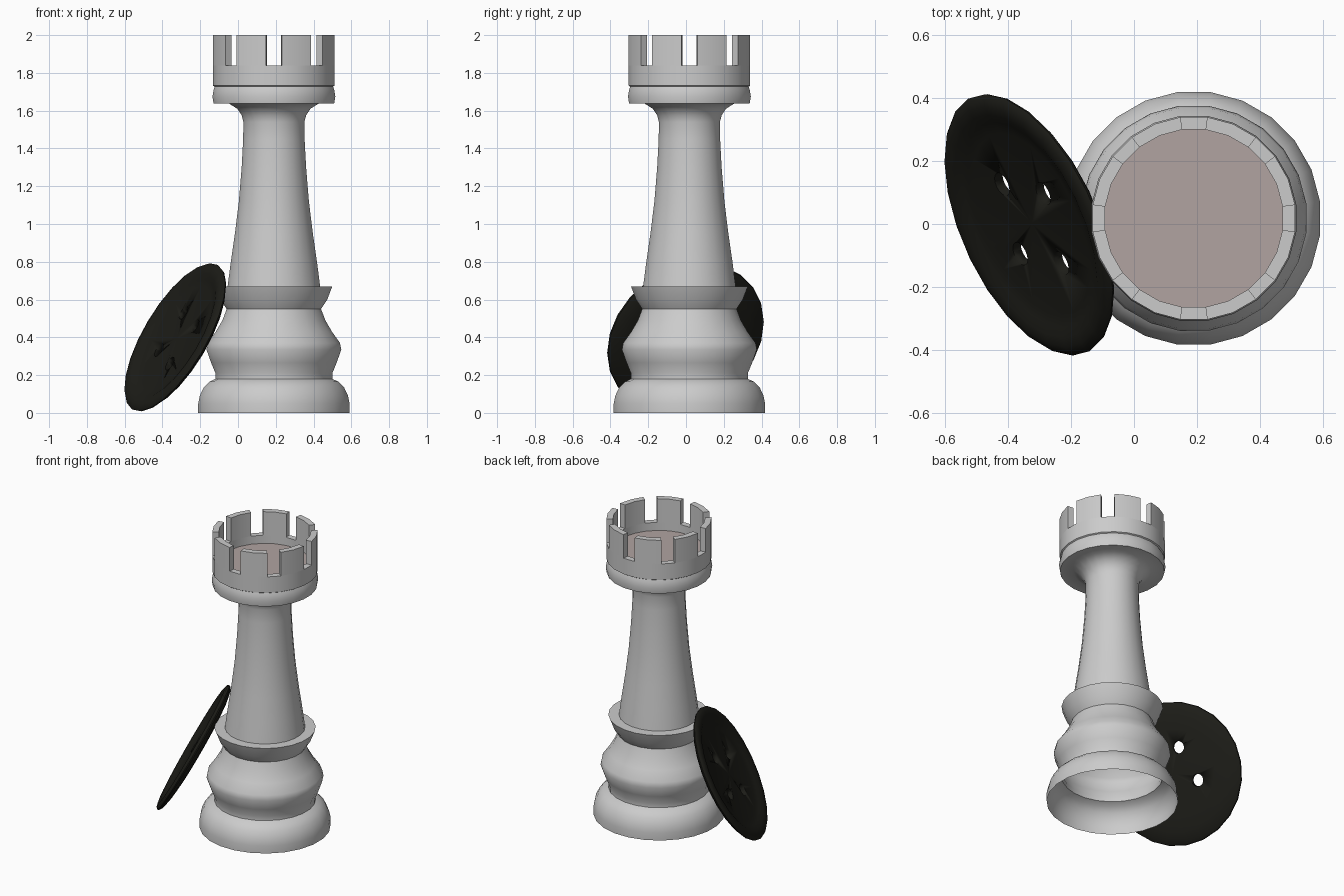
import bpy, bmesh, math
from mathutils import Vector, Matrix

if "Cube" in bpy.data.objects:
    bpy.data.objects.remove(bpy.data.objects["Cube"])

SEG = 24


def lathe(profile, seg=SEG):
    """Revolve (radius, z) points, listed bottom to top along the outside."""
    bm = bmesh.new()
    rings = []
    for r, z in profile:
        rings.append([bm.verts.new((r * math.cos((i - .5) * math.tau / seg),
                                    r * math.sin((i - .5) * math.tau / seg), z))
                      for i in range(seg)])
    strips = []
    for a, b in zip(rings, rings[1:]):
        strips.append([bm.faces.new((a[i], a[(i + 1) % seg], b[(i + 1) % seg], b[i]))
                       for i in range(seg)])
    return bm, strips


def finish(bm, name, color=None, angle=35):
    bmesh.ops.remove_doubles(bm, verts=bm.verts, dist=1e-5)
    me = bpy.data.meshes.new(name)
    bm.to_mesh(me)
    bm.free()
    ob = bpy.data.objects.new(name, me)
    bpy.context.collection.objects.link(ob)
    if color:
        mat = bpy.data.materials.new(name + "_color")
        mat.diffuse_color = (*color, 1)
        mat.use_nodes = True
        mat.node_tree.nodes["Principled BSDF"].inputs["Base Color"].default_value = mat.diffuse_color
        me.materials.append(mat)
    bpy.ops.object.select_all(action='DESELECT')
    ob.select_set(True)
    bpy.context.view_layer.objects.active = ob
    bpy.ops.object.shade_smooth_by_angle(angle=math.radians(angle))
    return ob


# Chess tower: hollow turned body, open underneath
TOWER = Vector((.19, .018, 0))
outline = [(.404, 0), (.404, .05), (.396, .09), (.375, .135), (.345, .165), (.312, .18),
           (.312, .21), (.335, .265), (.36, .335), (.353, .37), (.31, .43), (.275, .49), (.252, .55),
           (.285, .60), (.312, .67), (.247, .67),
           (.23, .80), (.208, .95), (.187, 1.12), (.172, 1.30), (.164, 1.45), (.163, 1.54),
           (.172, 1.575), (.195, 1.61), (.24, 1.638),
           (.322, 1.638), (.328, 1.675), (.322, 1.71), (.316, 1.727), (.324, 1.732),
           (.324, 1.84), (.284, 1.84), (.284, 1.785)]
bm, strips = lathe(outline)
# Battlements: raise two of every three segments of the parapet
raised = [f for i, f in enumerate(strips[-2]) if i % 3]
ext = bmesh.ops.extrude_face_region(bm, geom=raised)
bmesh.ops.translate(bm, vec=(0, 0, .16),
                    verts=[g for g in ext['geom'] if isinstance(g, bmesh.types.BMVert)])
tower = finish(bm, "tower_body")
tower.location = TOWER

# Platform inside the battlements
bm = bmesh.new()
bmesh.ops.create_circle(bm, cap_ends=True, radius=.286, segments=SEG,
                        matrix=Matrix.Rotation(math.tau / SEG / 2, 4, 'Z'))
floor = finish(bm, "tower_floor", (.44, .37, .355))
floor.location = TOWER + Vector((0, 0, 1.785))

# Four-hole button leaning on the tower
bm, _ = lathe([(0, -.034), (.28, -.034), (.36, -.026), (.42, -.014), (.442, 0), (.445, .008),
               (.435, .018), (.41, .024), (.38, .021), (.35, .008), (.31, -.002), (0, -.004)])
button = finish(bm, "button", (.012, .012, .009))

# Hole cutters
bm = bmesh.new()
for k in range(4):
    a = k * math.pi / 2
    bmesh.ops.create_cone(bm, cap_ends=True, segments=16, radius1=.039, radius2=.039, depth=.3,
                          matrix=Matrix.Translation((.169 * math.cos(a), .169 * math.sin(a), 0)))
cutter = finish(bm, "hole_cutter")
cutter.hide_render = True
mod = button.modifiers.new("holes", 'BOOLEAN')
mod.operation = 'DIFFERENCE'
mod.solver = 'EXACT'
mod.object = cutter
bpy.context.view_layer.objects.active = button
bpy.ops.object.modifier_apply(modifier=mod.name)
bpy.data.objects.remove(cutter)

# Tilt the button: n is its face normal, u points at one hole
n = Vector((-.80, -.363, .474)).normalized()
u = Vector((-.555, .742, -.377))
u = (u - n * u.dot(n)).normalized()
v = n.cross(u)
rot = Matrix((u, v, n)).transposed().to_4x4()
button.matrix_world = Matrix.Translation((-.327, 0, .397)) @ rot
